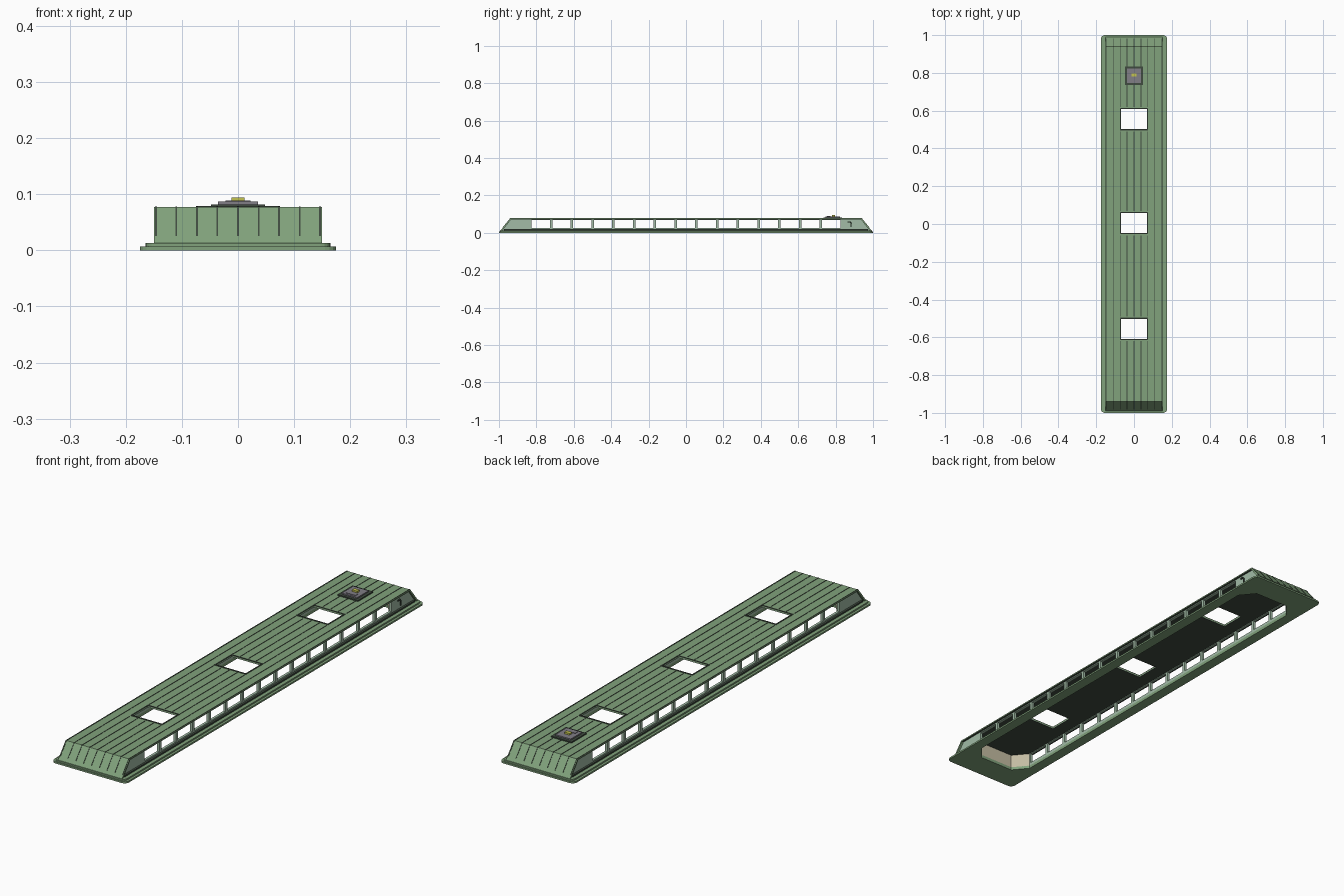
import bpy, bmesh, math
from mathutils import Vector

if "Cube" in bpy.data.objects:
    bpy.data.objects.remove(bpy.data.objects["Cube"])


def mat(name, c):
    m = bpy.data.materials.new(name)
    m.diffuse_color = (*c, 1)
    m.use_nodes = True
    m.node_tree.nodes["Principled BSDF"].inputs["Base Color"].default_value = m.diffuse_color
    return m


GREEN = mat("green_paint", (0.22, 0.36, 0.20))
PALE = mat("pale_green", (0.36, 0.50, 0.38))
DARK = mat("dark_trim", (0.05, 0.07, 0.05))
BEIGE = mat("beige_lining", (0.55, 0.50, 0.36))
METAL = mat("grey_metal", (0.22, 0.21, 0.24))
YELLOW = mat("yellow_cap", (0.55, 0.55, 0.08))


def finish(name, bm, material):
    bmesh.ops.recalc_face_normals(bm, faces=bm.faces)
    me = bpy.data.meshes.new(name)
    bm.to_mesh(me)
    bm.free()
    me.materials.append(material)
    ob = bpy.data.objects.new(name, me)
    bpy.context.collection.objects.link(ob)
    return ob


def add_box(bm, x0, x1, y0, y1, z0, z1):
    vs = bmesh.ops.create_cube(bm, size=1)["verts"]
    for v in vs:
        v.co = Vector(((x0 + x1) / 2 + v.co.x * (x1 - x0),
                       (y0 + y1) / 2 + v.co.y * (y1 - y0),
                       (z0 + z1) / 2 + v.co.z * (z1 - z0)))


def boxes(name, dims, material):
    bm = bmesh.new()
    for d in dims:
        add_box(bm, *d)
    return finish(name, bm, material)


def add_prism(bm, pts, offset):
    f = bm.faces.new([bm.verts.new(p) for p in pts])
    g = bmesh.ops.extrude_face_region(bm, geom=[f])["geom"]
    bmesh.ops.translate(bm, verts=[v for v in g if isinstance(v, bmesh.types.BMVert)], vec=offset)


def prism(name, pts, offset, material):
    bm = bmesh.new()
    add_prism(bm, pts, offset)
    return finish(name, bm, material)


def cut(ob, cutter):
    m = ob.modifiers.new("cut", "BOOLEAN")
    m.operation, m.solver, m.object = "DIFFERENCE", "EXACT", cutter
    bpy.context.view_layer.objects.active = ob
    bpy.ops.object.modifier_apply(modifier=m.name)


def rounded(hx, hy, r, z, n=4):
    pts = []
    for sx, sy, a0 in ((1, 1, 0), (-1, 1, 90), (-1, -1, 180), (1, -1, 270)):
        for i in range(n + 1):
            a = math.radians(a0 + 90 * i / n)
            pts.append((sx * (hx - r) + r * math.cos(a), sy * (hy - r) + r * math.sin(a), z))
    return pts


SKY = (-0.555, 0.005, 0.555)      # skylight centres along the roof
SX, SY = 0.070, 0.053             # skylight half sizes

# cutters: octagonal interior, side windows, skylights
octagon = [(0.13, -0.83), (0.13, 0.83), (0.08, 0.89), (-0.08, 0.89),
           (-0.13, 0.83), (-0.13, -0.83), (-0.08, -0.89), (0.08, -0.89)]
interior_cutter = prism("interior_cutter", [(x, y, -0.02) for x, y in octagon], (0, 0, 0.09), GREEN)
window_cutter = boxes("window_cutter", [(-0.3, 0.3, i * 0.111 - 0.049, i * 0.111 + 0.049, 0.025, 0.068)
                                        for i in range(-7, 8)], GREEN)
skylight_cutter = boxes("skylight_cutter", [(-SX, SX, c - SY, c + SY, 0.05, 0.15) for c in SKY], GREEN)

# stepped base flange with rounded corners
lower_flange = prism("lower_flange", rounded(0.175, 1.0, 0.02, 0), (0, 0, 0.007), GREEN)
upper_flange = prism("upper_flange", rounded(0.165, 0.995, 0.018, 0.007), (0, 0, 0.006), GREEN)
for ob in (lower_flange, upper_flange):
    cut(ob, interior_cutter)

# side walls and ends below the roof sheet
wall = prism("side_walls", [(-0.141, y, z) for y, z in
             ((-0.983, 0.012), (0.983, 0.012), (0.935, 0.073), (-0.935, 0.073))], (0.282, 0, 0), PALE)
for c in (interior_cutter, window_cutter, skylight_cutter):
    cut(wall, c)
wall.data.materials.append(BEIGE)
wall.data.materials.append(DARK)
for p in wall.data.polygons:
    x, y, z = p.center
    if p.normal.z < -0.9 and z > 0.0695:
        p.material_index = 2
    elif abs(p.normal.z) < 0.1 and abs(x) < 0.135 and 0.82 < abs(y) < 0.9 and p.normal.y * y < -0.1:
        p.material_index = 1

# bent roof sheet with sloping ends
outer = [(-0.992, 0.012), (-0.94, 0.077), (0.94, 0.077), (0.992, 0.012)]
inner = [(0.982, 0.012), (0.935, 0.072), (-0.935, 0.072), (-0.982, 0.012)]
roof = prism("roof_sheet", [(-0.15, y, z) for y, z in outer + inner], (0.3, 0, 0), GREEN)
cut(roof, skylight_cutter)

# thin ribs along the roof, interrupted at the skylights, and down the slopes
bm = bmesh.new()
W, H = 0.0016, 0.0012
for x in (-0.146, -0.11, -0.073, -0.037, 0, 0.037, 0.073, 0.11, 0.146):
    if abs(x) < 0.08:
        stops = [-0.94] + [c + s * (SY + 0.012) for c in SKY for s in (-1, 1)] + [0.94]
    else:
        stops = [-0.94, 0.94]
    for a, b in zip(stops[::2], stops[1::2]):
        add_box(bm, x - W, x + W, a, b, 0.0765, 0.077 + H)
    for s in (-1, 1):
        add_prism(bm, [(x - W, s * y, z) for y, z in ((0.94, 0.077 + H), (0.983, 0.0255),
                  (0.979, 0.0255), (0.939, 0.0755))], (2 * W, 0, 0))
finish("roof_ribs", bm, DARK)

# skylight frames
dims = []
for c in SKY:
    for s in (-1, 1):
        x, y = sorted((s * SX, s * (SX + 0.005))), sorted((c + s * SY, c + s * (SY + 0.006)))
        dims.append((*x, c - SY - 0.006, c + SY + 0.006, 0.076, 0.0788))
        dims.append((-SX, SX, *y, 0.076, 0.0788))
boxes("skylight_frames", dims, DARK)

# dark rails above and below the windows
dims = []
for s in (-1, 1):
    x = sorted((s * 0.140, s * 0.1495))
    dims.append((*x, -0.972, 0.972, 0.012, 0.019))
    dims.append((*x, -0.935, 0.935, 0.0715, 0.075))
boxes("window_rails", dims, DARK)

# stepped roof hatch with a small cap
HY = 0.785
boxes("hatch_base", [(-0.048, 0.048, HY - 0.05, HY + 0.05, 0.076, 0.082)], DARK)
boxes("hatch_lid", [(-0.036, 0.036, HY - 0.038, HY + 0.038, 0.081, 0.087)], METAL)
boxes("hatch_handle", [(-0.022, 0.022, HY - 0.03, HY - 0.012, 0.086, 0.089)], METAL)
boxes("hatch_cap", [(-0.012, 0.012, HY - 0.004, HY + 0.012, 0.086, 0.094)], YELLOW)

# bent pipe on the right side near the back
curve = bpy.data.curves.new("side_pipe", "CURVE")
curve.dimensions, curve.bevel_depth, curve.bevel_resolution = "3D", 0.0035, 1
curve.use_fill_caps = True
sp = curve.splines.new("POLY")
path = [(0.864, 0.058), (0.876, 0.058), (0.882, 0.052), (0.882, 0.032)]
sp.points.add(len(path) - 1)
for p, (y, z) in zip(sp.points, path):
    p.co = (0.145, y, z, 1)
curve.materials.append(DARK)
bpy.context.collection.objects.link(bpy.data.objects.new("side_pipe", curve))

for c in (interior_cutter, window_cutter, skylight_cutter):
    bpy.data.objects.remove(c)
